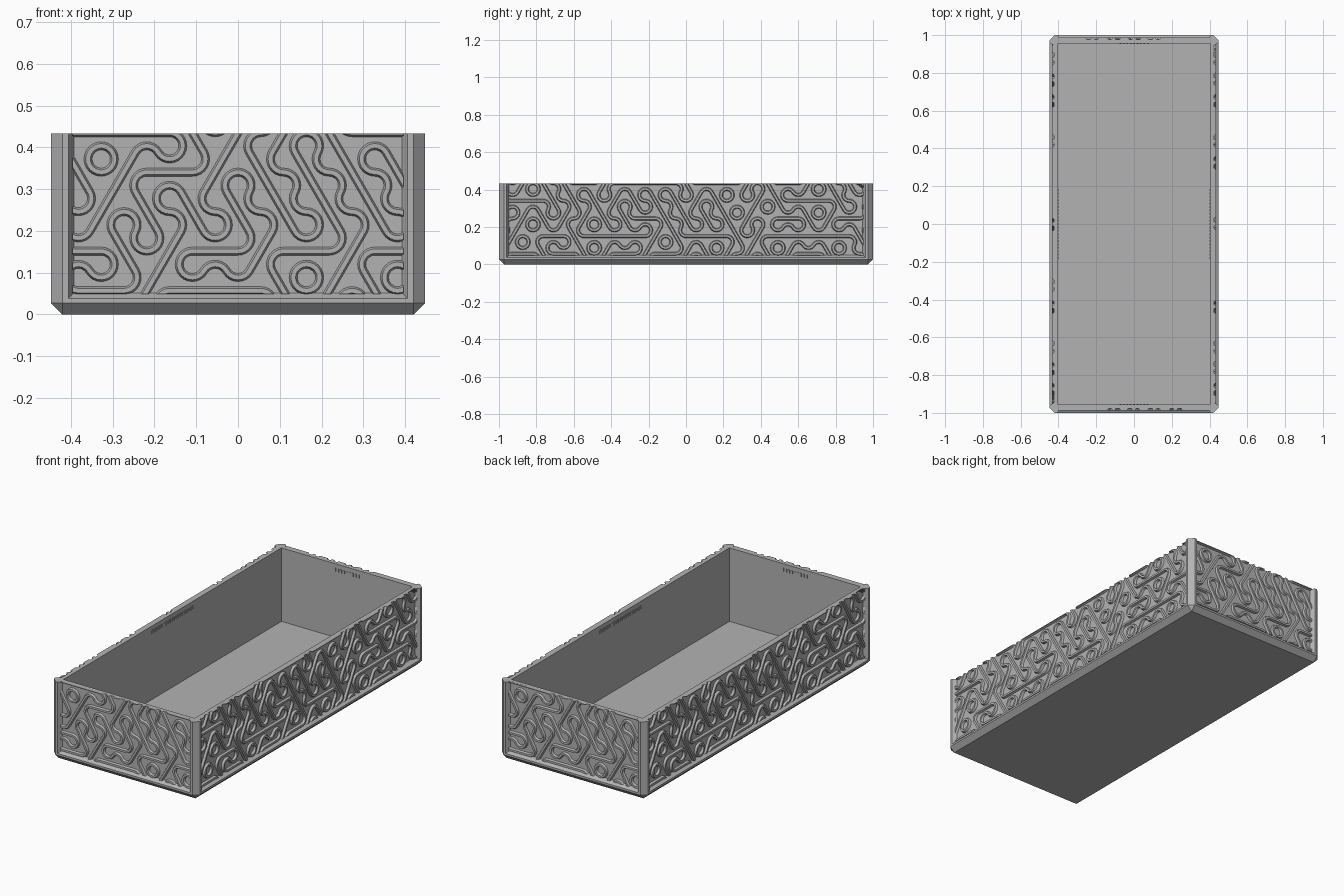
import bpy, bmesh, random
from math import radians, sin, cos, sqrt, hypot, atan2, degrees
from mathutils import Matrix, Vector

if "Cube" in bpy.data.objects:
    bpy.data.objects.remove(bpy.data.objects["Cube"])
random.seed(7)

HX, HY, TOP = 0.447, 1.0, 0.433      # outer half sizes and height
CH = 0.027                           # chamfer
DEPTH = 0.024                        # panel recess
EDGE = 0.055                         # panel margin
S = 0.063                            # hexagon side
W = S * sqrt(3)

grey = bpy.data.materials.new("plain grey")
grey.use_nodes = True
grey.diffuse_color = (0.45, 0.45, 0.45, 1)
grey.node_tree.nodes["Principled BSDF"].inputs["Base Color"].default_value = (0.45, 0.45, 0.45, 1)


def finish(name, bm):
    bmesh.ops.recalc_face_normals(bm, faces=bm.faces)
    mesh = bpy.data.meshes.new(name)
    bm.to_mesh(mesh)
    bm.free()
    mesh.materials.append(grey)
    ob = bpy.data.objects.new(name, mesh)
    bpy.context.collection.objects.link(ob)
    return ob


def loft(name, rings, angle=0):
    bm = bmesh.new()
    loops = [[bm.verts.new(p) for p in ring] for ring in rings]
    n = len(rings[0])
    for a, b in zip(loops, loops[1:]):
        for i in range(n):
            bm.faces.new((a[i], a[(i + 1) % n], b[(i + 1) % n], b[i]))
    bm.faces.new(loops[0])
    bm.faces.new(loops[-1])
    bmesh.ops.remove_doubles(bm, verts=bm.verts, dist=1e-5)
    bmesh.ops.transform(bm, matrix=Matrix.Rotation(radians(angle), 4, "Z"), verts=bm.verts)
    return finish(name, bm)


def octagon(x, y, c, z):
    ring = []
    for sx, sy in ((1, 1), (-1, 1), (-1, -1), (1, -1)):
        pair = [(sx * x, sy * (y - c), z), (sx * (x - c), sy * y, z)]
        ring += pair if sx == sy else pair[::-1]
    return ring


def rect(x, y, z):
    return [(x, y, z), (-x, y, z), (-x, -y, z), (x, -y, z)]


def carve(target, cutter):
    cutter.hide_render = True
    mod = target.modifiers.new("carve", "BOOLEAN")
    mod.operation, mod.solver, mod.object = "DIFFERENCE", "EXACT", cutter
    bpy.context.view_layer.objects.active = target
    bpy.ops.object.modifier_apply(modifier=mod.name)
    bpy.data.objects.remove(cutter)


# Tray body: chamfered block, hollowed out
body = loft("tray_body", [octagon(HX - CH, HY - CH, 0, 0),
                          octagon(HX, HY, CH, CH),
                          octagon(HX, HY, CH, TOP)])
carve(body, loft("cavity", [rect(HX - 0.045, HY - 0.045, 0.025),
                            rect(HX - 0.045, HY - 0.045, 0.6)]))

# Side name, turn, half width, distance from centre
SIDES = (("front", 0, HX, HY), ("left", 90, HY, HX),
         ("back", 180, HX, HY), ("right", 270, HY, HX))


# Bevelled recess, open at the top of each wall
def recess_ring(half, dist, out, grow):
    u, low = half - EDGE + grow, EDGE - 0.003 - grow
    y = -(dist + out)
    return [(-u, y, low), (u, y, low), (u, y, 0.6), (-u, y, 0.6)]


for side, turn, half, dist in SIDES:
    carve(body, loft("recess", [recess_ring(half, dist, -DEPTH, 0),
                                recess_ring(half, dist, 0.01, 0.02)], turn))

# Hexagon tiles: direction of a straight ridge, corners with an arc ridge
TILES = {"H": (0, (90, 270)), "U": (60, (150, 330)), "D": (120, (30, 210)),
         "A": (None, (30, 150, 270)), "B": (None, (90, 210, 330))}
SHORT_ROWS = ("DHUHHDUDU", "HDUHUHUH", "DUDDDDDDD", "DUHUDDDD", "HHHDUUDHH")
# Closed rings on the long walls
RINGS = ((-0.819, 0.404), (-0.491, 0.215), (0.164, 0.089), (0.491, 0.089), (0.71, 0.278))
SECTION = ((-0.0105, -0.002), (-0.0055, 0.012), (0.0055, 0.012), (0.0105, -0.002))


def polar(r, a):
    return Vector((cos(radians(a)), sin(radians(a)))) * r


def pick(c):
    fits = list(TILES)
    for ring in RINGS:
        d = Vector(ring) - c
        if hypot(*d) < S * 1.1:
            a = round((degrees(atan2(d.y, d.x)) - 30) / 60) * 60 + 30
            fits = [t for t in fits if a % 360 in TILES[t][1]] or fits
    return random.choices(fits, [{"H": 6, "U": 5, "D": 8}.get(t, 1) for t in fits])[0]


def sweep(bm, path, dist):
    prev = None
    for p, across in path:
        ring = []
        for offset, height in SECTION:
            q = p + across * offset
            ring.append(bm.verts.new((q.x, -(dist - DEPTH + height), q.y)))
        if prev:
            for i in range(4):
                j = (i + 1) % 4
                bm.faces.new((prev[i], prev[j], ring[j], ring[i]))
        prev = ring


def add_tile(bm, c, kind, dist):
    line, arcs = TILES[kind]
    if line is not None:
        across = polar(1, line + 90)
        sweep(bm, [(c - polar(W / 2, line), across), (c + polar(W / 2, line), across)], dist)
    for corner in arcs:
        hub = c + polar(S, corner)
        angles = [corner + 120 + 15 * k for k in range(9)]
        sweep(bm, [(hub + polar(S / 2, a), polar(1, a)) for a in angles], dist)


def build_relief(name, half, dist, turn, rows):
    bm = bmesh.new()
    for r, row in enumerate(rows):
        for i, kind in enumerate(row):
            add_tile(bm, tile_centre(r, i, len(row)), kind, dist)
    bmesh.ops.remove_doubles(bm, verts=bm.verts, dist=1e-4)
    u = half - EDGE + 0.004
    for co, no in (((u, 0, 0), (1, 0, 0)), ((-u, 0, 0), (-1, 0, 0)),
                   ((0, 0, TOP), (0, 0, 1)), ((0, 0, EDGE - 0.006), (0, 0, -1))):
        bmesh.ops.bisect_plane(bm, geom=bm.verts[:] + bm.edges[:] + bm.faces[:],
                               plane_co=co, plane_no=no, clear_outer=True)
    bmesh.ops.holes_fill(bm, edges=[e for e in bm.edges if e.is_boundary], sides=0)
    bmesh.ops.transform(bm, matrix=Matrix.Rotation(radians(turn), 4, "Z"), verts=bm.verts)
    ob = finish(name, bm)
    bpy.ops.object.select_all(action="DESELECT")
    ob.select_set(True)
    bpy.context.view_layer.objects.active = ob
    bpy.ops.object.shade_smooth_by_angle(angle=radians(30))


def tile_centre(r, i, count):
    return Vector(((i - (count - 1) / 2) * W, 0.057 + 1.5 * S * r))


# Winding ridges on all four walls
long_rows = []
for r in range(5):
    count = 19 - r % 2
    long_rows.append([pick(tile_centre(r, i, count)) for i in range(count)])
for side, turn, half, dist in SIDES:
    build_relief(side + "_ridges", half, dist, turn, SHORT_ROWS if half == HX else long_rows)

# Rows of small raised ticks inside the rim
for side, turn, half, dist in SIDES:
    bm = bmesh.new()
    count = 9 if half == HX else 21
    for i in range(count):
        place = Matrix.Translation(((i - (count - 1) / 2) * 0.018, -(dist - 0.045), 0.4))
        bmesh.ops.create_cube(bm, size=1, matrix=place @ Matrix.Diagonal((0.009, 0.006, 0.018, 1)))
    bmesh.ops.transform(bm, matrix=Matrix.Rotation(radians(turn), 4, "Z"), verts=bm.verts)
    finish(side + "_rim_ticks", bm)
